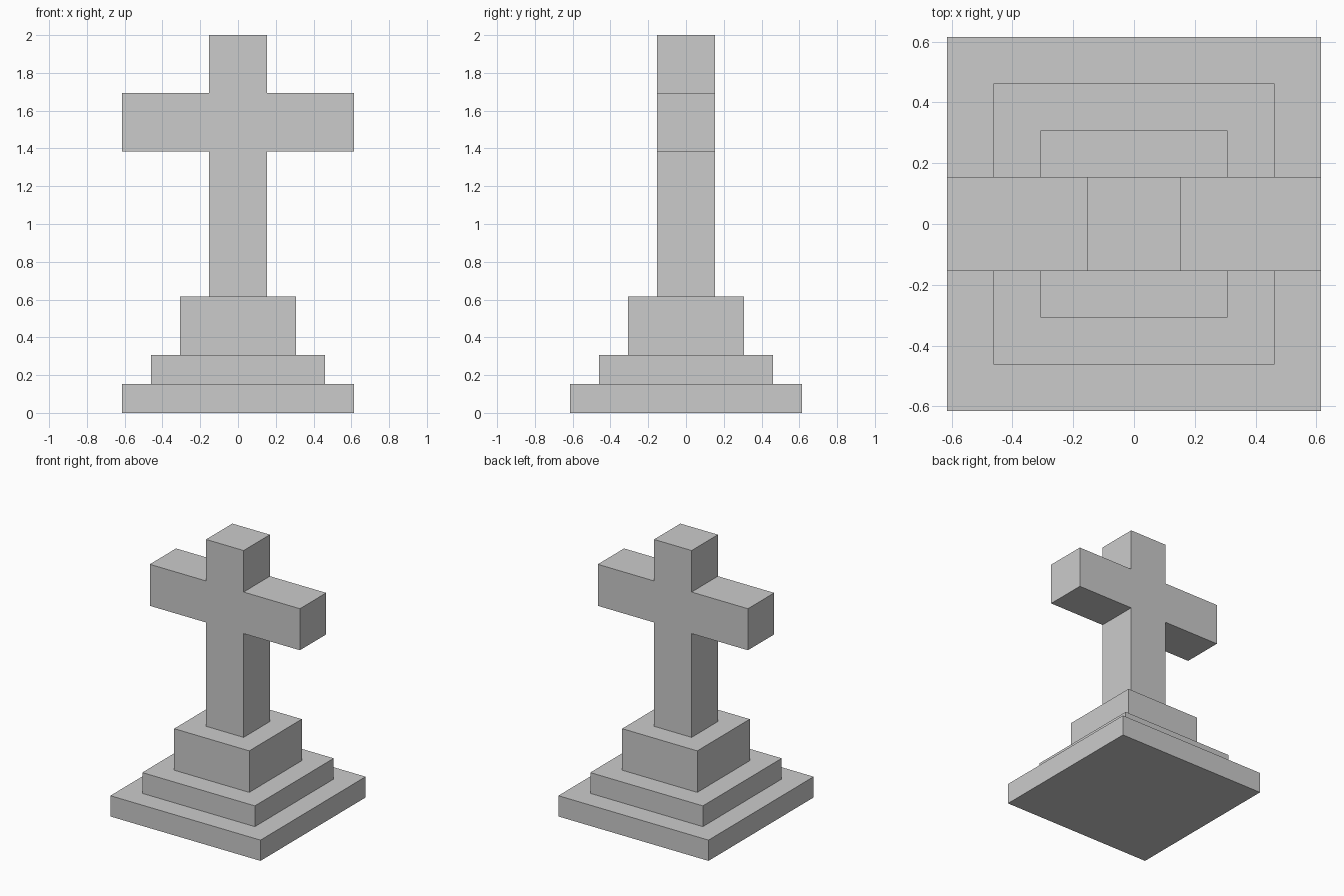
import bpy, bmesh
from mathutils import Vector

if "Cube" in bpy.data.objects:
    bpy.data.objects.remove(bpy.data.objects["Cube"])

U = 2 / 13  # every dimension is a multiple of this module


def finish(name, bm):
    bmesh.ops.recalc_face_normals(bm, faces=bm.faces)
    mesh = bpy.data.meshes.new(name)
    bm.to_mesh(mesh)
    bm.free()
    obj = bpy.data.objects.new(name, mesh)
    bpy.context.collection.objects.link(obj)
    return obj


def step(name, half, z0, z1):
    bm = bmesh.new()
    bmesh.ops.create_cube(bm, size=1)
    bmesh.ops.scale(bm, vec=(2 * half * U, 2 * half * U, (z1 - z0) * U), verts=bm.verts)
    bmesh.ops.translate(bm, vec=(0, 0, (z0 + z1) / 2 * U), verts=bm.verts)
    return finish(name, bm)


# Stepped base
step("bottom_step", 4, 0, 1)
step("middle_step", 3, 1, 2)
step("pedestal_block", 2, 2, 4)

# Cross: right half of the outline, mirrored, then extruded front to back
right = [(1, 4), (1, 9), (4, 9), (4, 11), (1, 11), (1, 13)]
outline = right + [(-x, z) for x, z in reversed(right)]
bm = bmesh.new()
front = bm.faces.new([bm.verts.new(Vector((x, -1, z)) * U) for x, z in outline])
ext = bmesh.ops.extrude_face_region(bm, geom=[front], use_keep_orig=True)
back = [g for g in ext["geom"] if isinstance(g, bmesh.types.BMVert)]
bmesh.ops.translate(bm, vec=(0, 2 * U, 0), verts=back)
finish("cross", bm)
